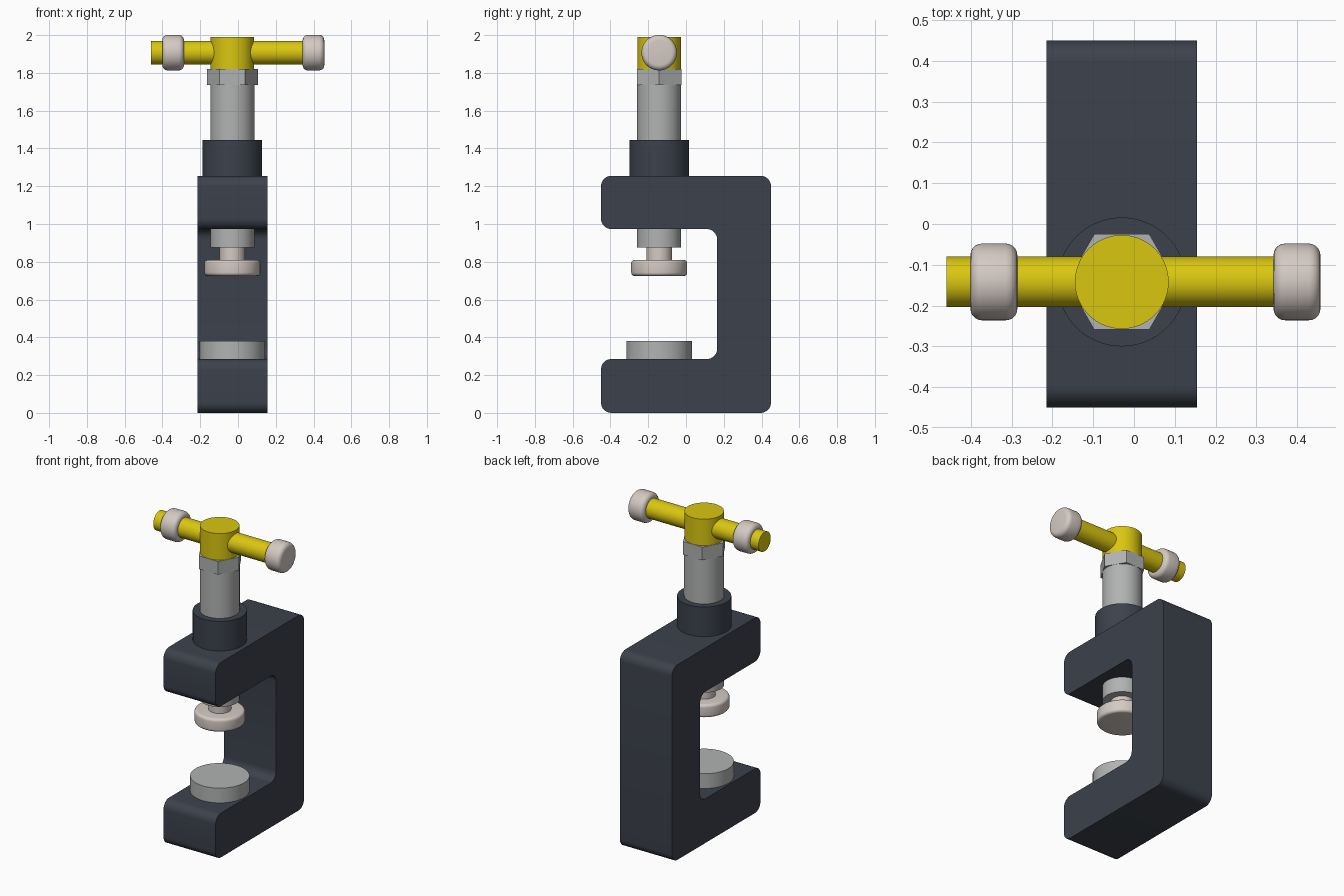
import bpy, bmesh, math
from mathutils import Matrix, Vector

if "Cube" in bpy.data.objects:
    bpy.data.objects.remove(bpy.data.objects["Cube"])

CX, CY = -0.03, -0.142   # screw axis
BAR_Z = 1.907            # handle axis height


def material(name, rgb):
    m = bpy.data.materials.new(name)
    m.diffuse_color = (*rgb, 1)
    m.use_nodes = True
    m.node_tree.nodes["Principled BSDF"].inputs["Base Color"].default_value = m.diffuse_color
    return m


DARK = material("dark slate", (0.045, 0.054, 0.072))
STEEL = material("grey steel", (0.44, 0.45, 0.445))
YELLOW = material("yellow", (0.70, 0.57, 0.005))
PALE = material("pale pinkish grey", (0.66, 0.59, 0.545))


def finish(bm, name, mat, angle=35):
    bmesh.ops.recalc_face_normals(bm, faces=bm.faces)
    me = bpy.data.meshes.new(name)
    bm.to_mesh(me)
    bm.free()
    me.materials.append(mat)
    ob = bpy.data.objects.new(name, me)
    bpy.context.collection.objects.link(ob)
    bpy.ops.object.select_all(action='DESELECT')
    ob.select_set(True)
    bpy.context.view_layer.objects.active = ob
    bpy.ops.object.shade_smooth_by_angle(angle=math.radians(angle))
    return ob


def cylinder(name, mat, r, a, b, sides=64, along_x=False, round_edge=0.0):
    """Cylinder from a to b along z on the screw axis, or along x on the handle axis."""
    bm = bmesh.new()
    bmesh.ops.create_cone(bm, cap_ends=True, segments=sides, radius1=r, radius2=r, depth=b - a)
    if round_edge:
        rims = [e for e in bm.edges if abs(e.verts[0].co.z - e.verts[1].co.z) < 1e-6]
        bmesh.ops.bevel(bm, geom=rims, offset=round_edge, segments=5, profile=0.5, affect='EDGES')
    if along_x:
        m = Matrix.Translation(((a + b) / 2, CY, BAR_Z)) @ Matrix.Rotation(math.pi / 2, 4, 'Y')
    else:
        turn = Matrix.Rotation(math.pi / 2, 4, 'Z') if sides == 6 else Matrix()
        m = Matrix.Translation((CX, CY, (a + b) / 2)) @ turn
    bmesh.ops.transform(bm, matrix=m, verts=bm.verts)
    return finish(bm, name, mat, 20 if sides == 6 else 35)


# C-shaped frame: rounded side profile (y, z) extruded along x
corners = [(-0.45, 0), (0.45, 0), (0.45, 1.255), (-0.45, 1.255),
           (-0.45, 0.973), (0.165, 0.973), (0.165, 0.285), (-0.45, 0.285)]
R, STEPS = 0.055, 8
outline = []
for i, c in enumerate(corners):
    c = Vector(c)
    u = (Vector(corners[i - 1]) - c).normalized()
    v = (Vector(corners[(i + 1) % len(corners)]) - c).normalized()
    centre = c + (u + v) * R
    for k in range(STEPS + 1):
        t = k / STEPS * math.pi / 2
        outline.append(centre - v * R * math.cos(t) - u * R * math.sin(t))
bm = bmesh.new()
face = bm.faces.new([bm.verts.new((-0.215, p.x, p.y)) for p in outline])
ext = bmesh.ops.extrude_face_region(bm, geom=[face], use_keep_orig=True)
bmesh.ops.translate(bm, vec=(0.37, 0, 0),
                    verts=[g for g in ext["geom"] if isinstance(g, bmesh.types.BMVert)])
bmesh.ops.triangulate(bm, faces=[f for f in bm.faces if len(f.verts) > 4])
finish(bm, "frame", DARK)

# Screw stack, top to bottom
cylinder("handle_hub", YELLOW, 0.115, 1.82, 1.99)
# vertices of the hex point along x
nut = cylinder("hex_nut", STEEL, 0.135, 1.735, 1.82, sides=6)
xs = [v.co.x for v in nut.data.vertices]
if max(xs) - min(xs) < 0.25:
    nut.data.transform(Matrix.Translation((CX, CY, 0)) @ Matrix.Rotation(math.pi / 6, 4, 'Z')
                       @ Matrix.Translation((-CX, -CY, 0)))
cylinder("collar", DARK, 0.158, 1.25, 1.445)
cylinder("screw", STEEL, 0.1165, 0.875, 1.74)
cylinder("pad_neck", PALE, 0.067, 0.80, 0.88)
cylinder("pressure_pad", PALE, 0.148, 0.725, 0.81, round_edge=0.018)
cylinder("anvil", STEEL, 0.173, 0.28, 0.38)

# Handle bar with end caps
cylinder("handle_bar", YELLOW, 0.062, -0.46, 0.36, along_x=True)
for name, a, b in (("left_cap", -0.401, -0.286), ("right_cap", 0.342, 0.457)):
    cylinder(name, PALE, 0.094, a, b, along_x=True, round_edge=0.028)
